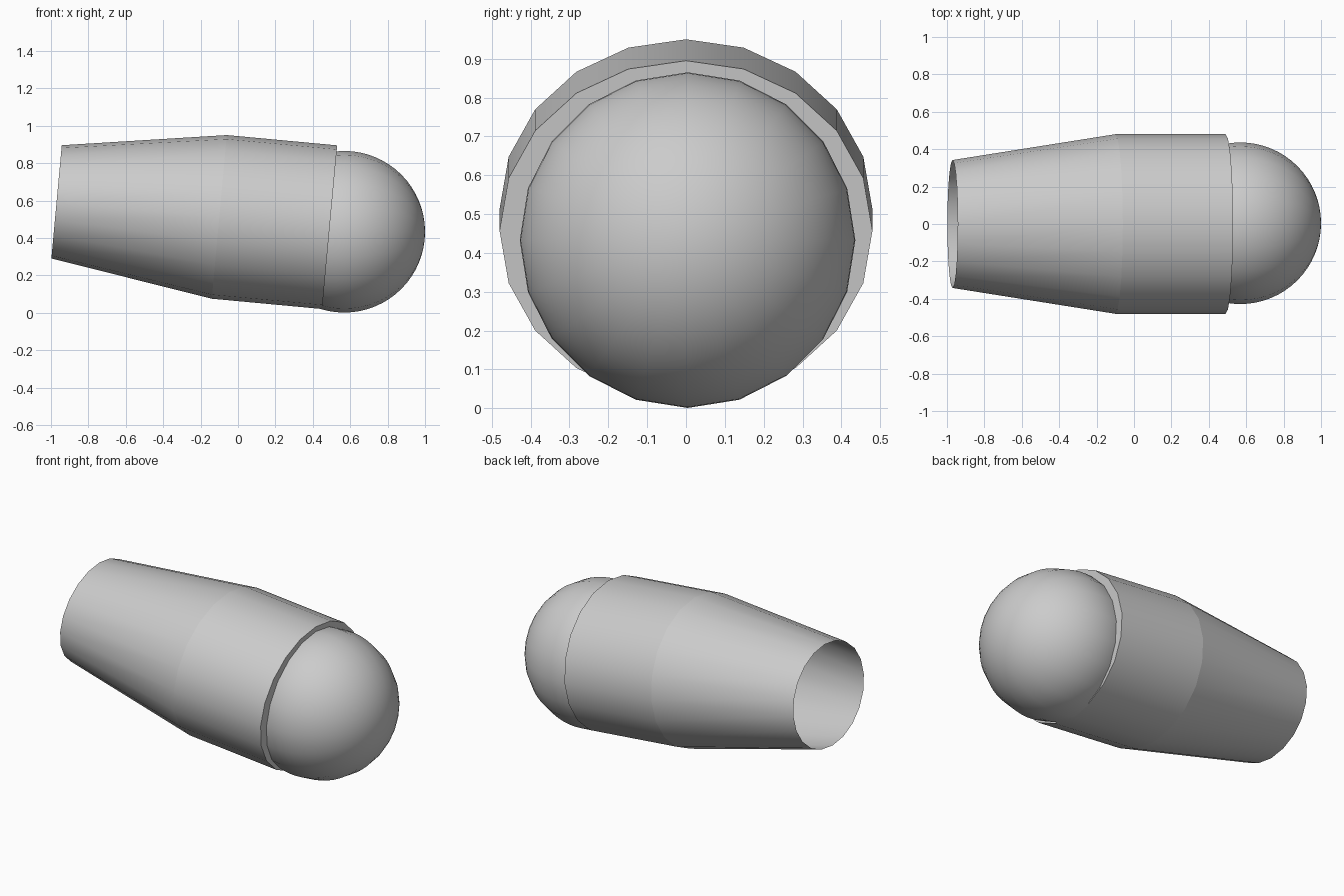
import bpy, bmesh
from math import sin, cos, tau, radians
from mathutils import Matrix, Vector

if "Cube" in bpy.data.objects:
    bpy.data.objects.remove(bpy.data.objects["Cube"])

SIDES = 20
TILT = radians(5.25)


def add_object(name, bm):
    bmesh.ops.recalc_face_normals(bm, faces=bm.faces)
    mesh = bpy.data.meshes.new(name)
    bm.to_mesh(mesh)
    bm.free()
    obj = bpy.data.objects.new(name, mesh)
    bpy.context.collection.objects.link(obj)
    return obj


# Tapered oval sleeve: open at the narrow end, capped at the wide end
bm = bmesh.new()
tilt = Matrix.Rotation(TILT, 3, 'Y')
stations = [  # centre x, centre z, half width (y), half height
    (-0.97, 0.593, 0.342, 0.304),
    (-0.10, 0.5125, 0.48, 0.4393),
    (0.49, 0.4575, 0.48, 0.4393),
]
rings = []
for x, z, ry, rz in stations:
    ring = []
    for i in range(SIDES):
        a = tau * i / SIDES
        p = tilt @ Vector((0, ry * sin(a), rz * cos(a)))
        ring.append(bm.verts.new(p + Vector((x, 0, z))))
    rings.append(ring)
for r0, r1 in zip(rings, rings[1:]):
    for i in range(SIDES):
        j = (i + 1) % SIDES
        bm.faces.new((r0[i], r0[j], r1[j], r1[i])).smooth = True
bm.faces.new(rings[-1])
# Keep the bend and the end rim crisp
for ring in rings[1:]:
    for i in range(SIDES):
        bm.edges.get((ring[i], ring[(i + 1) % SIDES])).smooth = False
add_object("sleeve", bm)

# Ball seated in the wide end, poles along x
bm = bmesh.new()
bmesh.ops.create_uvsphere(
    bm, u_segments=SIDES, v_segments=32, radius=0.432,
    matrix=Matrix.Translation((0.568, 0.004, 0.433)) @ Matrix.Rotation(radians(90), 4, 'Y'))
for f in bm.faces:
    f.smooth = True
add_object("ball", bm)
